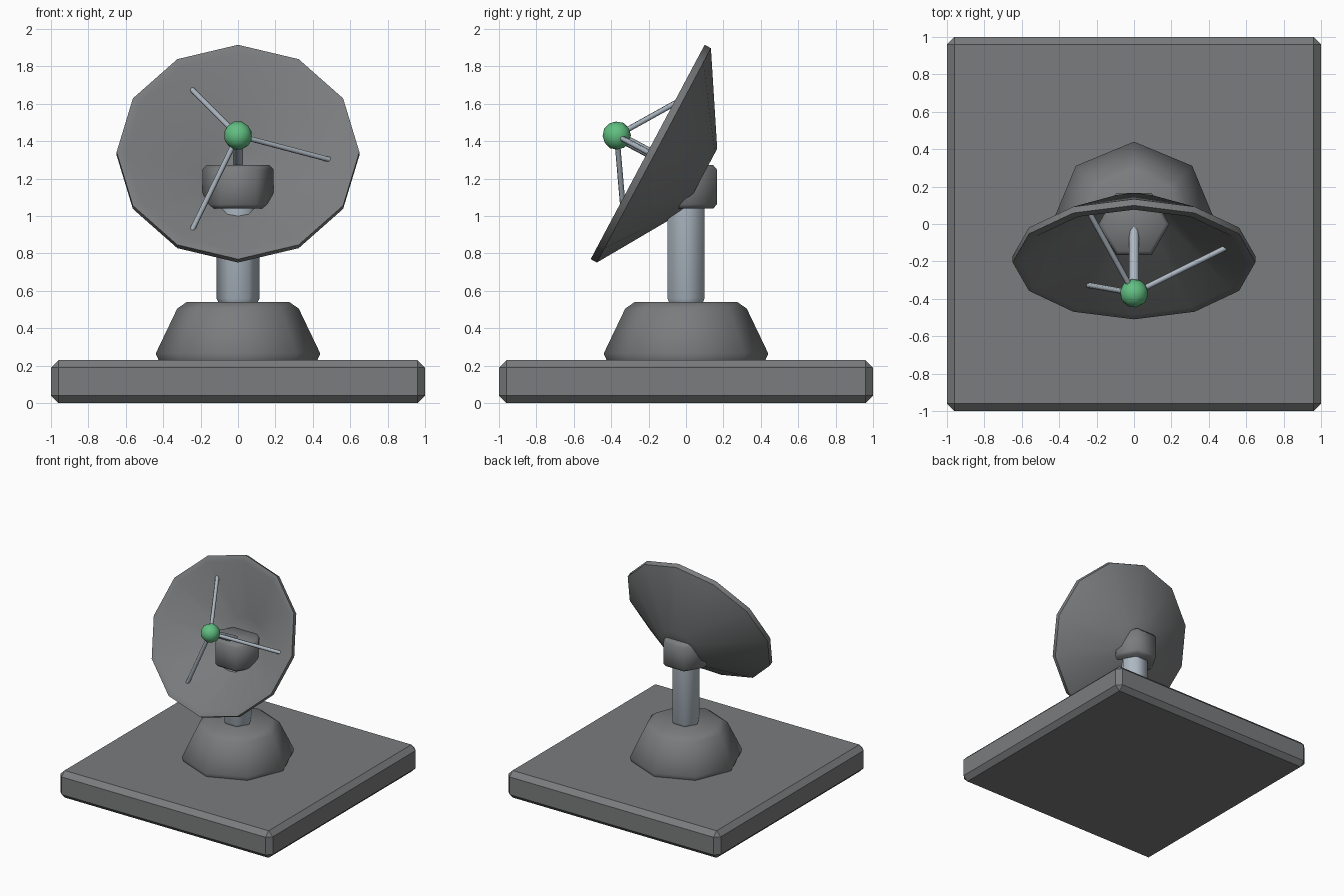
import bpy, bmesh, math
from mathutils import Matrix, Vector

if "Cube" in bpy.data.objects:
    bpy.data.objects.remove(bpy.data.objects["Cube"])


def material(name, rgb):
    m = bpy.data.materials.new(name)
    m.diffuse_color = (*rgb, 1)
    m.use_nodes = True
    m.node_tree.nodes["Principled BSDF"].inputs["Base Color"].default_value = m.diffuse_color
    return m


GREY = material("grey", (0.195, 0.2, 0.205))
STEEL = material("pale_steel", (0.42, 0.48, 0.54))
GREEN = material("green", (0.12, 0.52, 0.22))


def finish(name, bm, mat, smooth=None, matrix=Matrix()):
    bmesh.ops.recalc_face_normals(bm, faces=bm.faces)
    me = bpy.data.meshes.new(name)
    bm.to_mesh(me)
    bm.free()
    me.materials.append(mat)
    ob = bpy.data.objects.new(name, me)
    bpy.context.collection.objects.link(ob)
    ob.matrix_world = matrix
    if smooth:
        bpy.ops.object.select_all(action='DESELECT')
        ob.select_set(True)
        bpy.context.view_layer.objects.active = ob
        bpy.ops.object.shade_smooth_by_angle(angle=math.radians(smooth))
    return ob


def lathe(name, sides, profile, mat, smooth, matrix=Matrix()):
    """Polygonal turned solid from (radius, height) pairs, capped at both ends."""
    bm = bmesh.new()
    rings = []
    for r, z in profile:
        rings.append([bm.verts.new((r * math.cos(a), r * math.sin(a), z))
                      for a in (2 * math.pi * i / sides for i in range(sides))])
    for a, b in zip(rings, rings[1:]):
        for i in range(sides):
            j = (i + 1) % sides
            bm.faces.new((a[i], a[j], b[j], b[i]))
    bm.faces.new(rings[0])
    bm.faces.new(rings[-1])
    return finish(name, bm, mat, smooth, matrix)


def rod(name, start, end, radius, sides=6):
    d = end - start
    m = Matrix.Translation(start) @ d.to_track_quat('Z', 'Y').to_matrix().to_4x4()
    return lathe(name, sides, [(radius, 0), (radius, d.length)], STEEL, 65, m)


# square ground slab with chamfered edges
bm = bmesh.new()
bmesh.ops.create_cube(bm, size=1, matrix=Matrix.Translation((0, 0, 0.115))
                      @ Matrix.Diagonal((2, 2, 0.23, 1)))
bmesh.ops.bevel(bm, geom=bm.edges[:], offset=0.04, segments=1, affect='EDGES')
finish("slab", bm, GREY)

# pedestal, post and pivot head
lathe("pedestal", 8, [(0.42, 0.22), (0.44, 0.265), (0.325, 0.505), (0.275, 0.54)], GREY, 65)
lathe("post", 6, [(0.1, 0.53), (0.115, 0.56), (0.115, 1.15)], STEEL, 65)
lathe("pivot_head", 6, [(0.168, 1.04), (0.19, 1.062), (0.19, 1.25), (0.168, 1.272)], GREY, 65)

# tilted dish: outer shell, rim, then the hollow inside
TILT = Matrix.Translation((0, -0.205, 1.3425)) @ Matrix.Rotation(math.radians(62), 4, 'X')
lathe("dish", 12, [(0.19, -0.32), (0.649, -0.038), (0.649, 0), (0.6, 0), (0.19, -0.3)],
      GREY, 45, TILT)

# receiver ball held on the dish axis
FOCUS = Vector((0, 0, 0.187))
bm = bmesh.new()
bmesh.ops.create_icosphere(bm, subdivisions=2, radius=0.077)
finish("receiver_ball", bm, GREEN, 30, TILT @ Matrix.Translation(FOCUS))

# centre feed and three support struts
rod("centre_feed", TILT @ FOCUS, TILT @ Vector((0, 0, -0.25)), 0.027, 8)
for i in range(3):
    a = 2 * math.pi * i / 3
    foot = Vector((0.49 * math.cos(a), 0.49 * math.sin(a), -0.088))
    rod(f"strut_{i + 1}", TILT @ FOCUS, TILT @ foot, 0.015)
